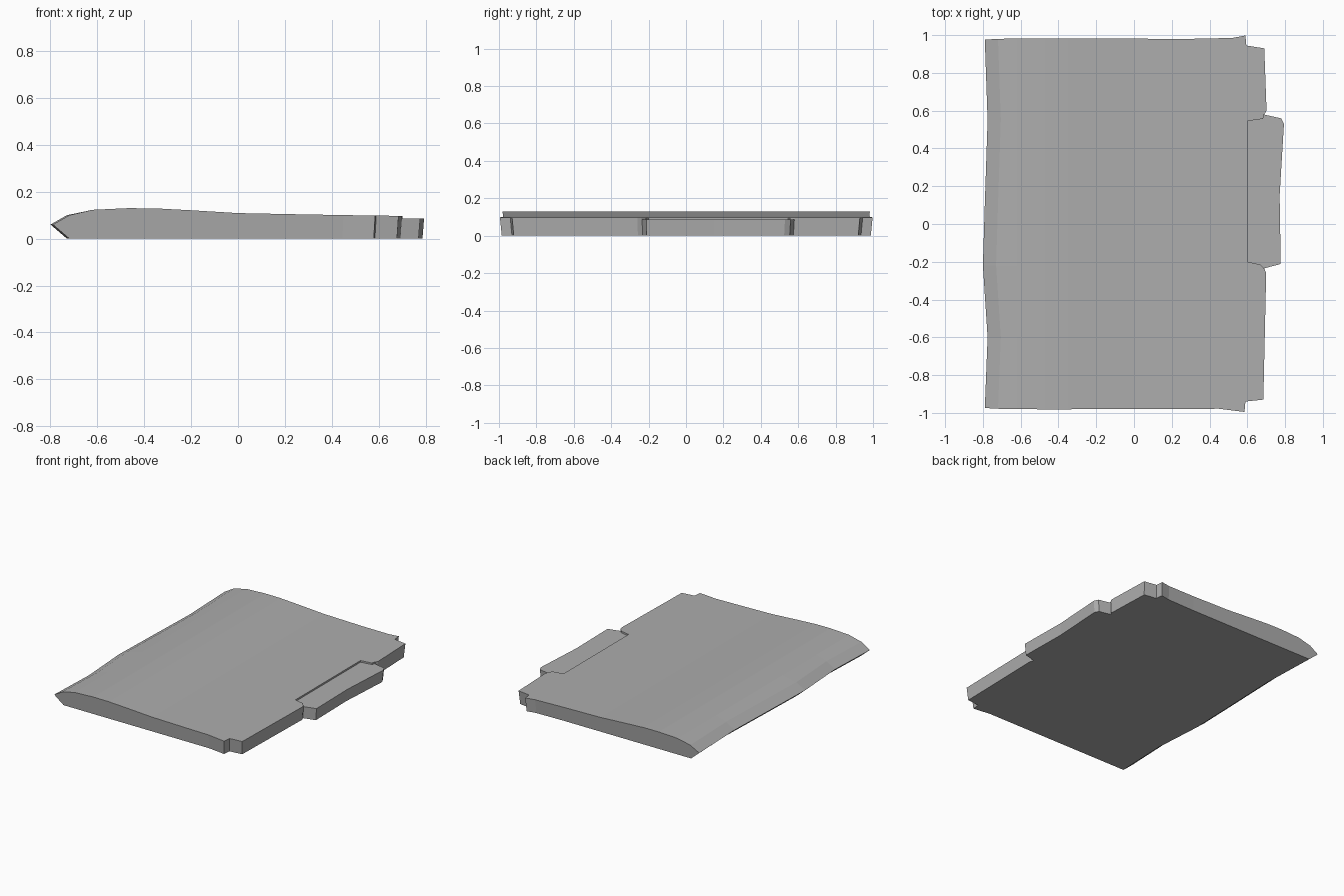
import bpy, bmesh

if "Cube" in bpy.data.objects:
    bpy.data.objects.remove(bpy.data.objects["Cube"])

grey = bpy.data.materials.new("plain grey")
grey.diffuse_color = (0.42, 0.42, 0.42, 1)
grey.use_nodes = True
grey.node_tree.nodes["Principled BSDF"].inputs["Base Color"].default_value = grey.diffuse_color


def loft(name, rings):
    """Skin a list of equal-length closed rings and cap both ends."""
    bm = bmesh.new()
    loops = [[bm.verts.new(p) for p in ring] for ring in rings]
    n = len(loops[0])
    for a, b in zip(loops, loops[1:]):
        for i in range(n):
            j = (i + 1) % n
            bm.faces.new((a[i], a[j], b[j], b[i]))
    bm.faces.new(loops[0])
    bm.faces.new(loops[-1])
    bmesh.ops.recalc_face_normals(bm, faces=bm.faces)
    mesh = bpy.data.meshes.new(name)
    bm.to_mesh(mesh)
    bm.free()
    mesh.materials.append(grey)
    obj = bpy.data.objects.new(name, mesh)
    bpy.context.collection.objects.link(obj)
    return obj


def prism(name, outline, z0, z1, taper=0.0):
    """Upright prism, true to the outline at z = 0.1 and tapering below it."""
    rings = []
    for z in (z0, z1):
        s = 1 + (z - 0.1) * taper
        rings.append([(x * s, y * s, z) for x, y in outline])
    return loft(name, rings)


def cut(target, tool, operation):
    mod = target.modifiers.new("cut", 'BOOLEAN')
    mod.operation, mod.solver, mod.object = operation, 'EXACT', tool
    bpy.context.view_layer.objects.active = target
    bpy.ops.object.modifier_apply(modifier=mod.name)
    bpy.data.objects.remove(tool)


# panel: rounded-nose section swept from front to back, with a wavy nose edge
section = [(-0.72, 0.10), (-0.62, 0.123), (-0.47, 0.13), (-0.35, 0.129),
           (-0.2, 0.121), (0, 0.109), (0.3, 0.103), (0.6, 0.098),
           (0.9, 0.096), (0.9, 0), (-0.72, 0)]
nose = [(-1.1, -0.795), (-0.98, -0.79), (-0.6, -0.775), (-0.22, -0.8),
        (0.1, -0.79), (0.55, -0.775), (0.98, -0.79), (1.1, -0.795)]
panel = loft("panel", [[(nx, y, 0.06)] + [(x + (nx + 0.79) * (x < -0.7), y, z)
                       for x, z in section] for y, nx in nose])

# plan outline: flared corners, stepped rear strip and projecting tab
plan = [(-0.9, -0.978), (0.45, -0.978), (0.585, -0.995), (0.59, -0.94),
        (0.685, -0.93), (0.7, -0.26), (0.69, -0.235), (0.778, -0.212),
        (0.772, 0.15), (0.795, 0.53), (0.78, 0.56), (0.69, 0.58),
        (0.702, 0.6), (0.69, 0.93), (0.595, 0.945), (0.59, 0.998),
        (0.52, 0.985), (0.3, 0.98), (-0.9, 0.98)]
cut(panel, prism("plan_cutter", plan, -0.05, 0.2, 0.1), 'INTERSECT')

# shallow recess that lowers the tab top below the panel
recess = [(0.6, -0.2), (0.67, -0.215), (0.69, -0.3), (0.95, -0.3), (0.95, 0.65),
          (0.69, 0.65), (0.683, 0.557), (0.6, 0.545)]
# keep the strip beside the tab at full height
recess[2:6] = [(0.69, -0.238), (0.95, -0.238), (0.95, 0.583), (0.69, 0.583)]
cut(panel, prism("recess_cutter", recess, 0.086, 0.3), 'DIFFERENCE')
